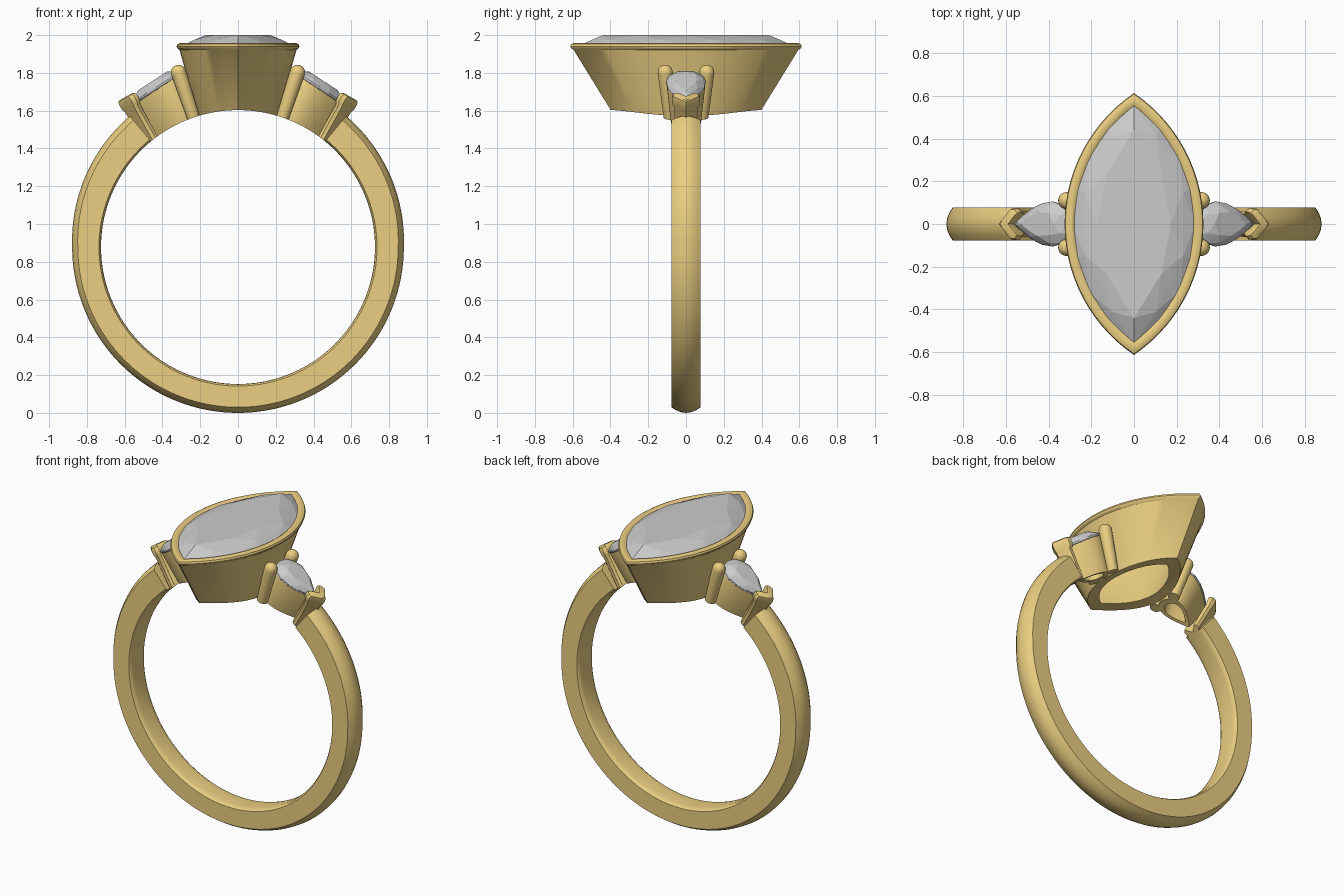
import bpy, bmesh
from math import sin, cos, pi, sqrt, radians, atan2, asin
from mathutils import Vector, Matrix

if "Cube" in bpy.data.objects:
    bpy.data.objects.remove(bpy.data.objects["Cube"])

CZ, RI = 0.878, 0.725            # finger hole centre height and radius

gold = bpy.data.materials.new("gold")
gold.diffuse_color = (0.83, 0.62, 0.22, 1)
gold.use_nodes = True
gold.node_tree.nodes["Principled BSDF"].inputs["Base Color"].default_value = gold.diffuse_color


def finish(name, bm, mat=None, mirror=None, cutter=None, smooth=True):
    bmesh.ops.recalc_face_normals(bm, faces=bm.faces)
    me = bpy.data.meshes.new(name)
    bm.to_mesh(me)
    bm.free()
    ob = bpy.data.objects.new(name, me)
    bpy.context.collection.objects.link(ob)
    if mat:
        me.materials.append(mat)
    bpy.ops.object.select_all(action='DESELECT')
    ob.select_set(True)
    bpy.context.view_layer.objects.active = ob
    if mirror:
        m = ob.modifiers.new("mirror", 'MIRROR')
        m.use_axis = mirror
        m.use_mirror_merge = False
        bpy.ops.object.modifier_apply(modifier="mirror")
    if cutter:
        b = ob.modifiers.new("cut", 'BOOLEAN')
        b.object, b.operation, b.solver = cutter, 'DIFFERENCE', 'EXACT'
        bpy.ops.object.modifier_apply(modifier="cut")
    if smooth:
        bpy.ops.object.shade_smooth_by_angle(angle=radians(32))
    return ob


def loft(rings, ring_closed=False):
    """Skin a list of closed point loops; either cap the ends or join them."""
    bm = bmesh.new()
    vs = [[bm.verts.new(p) for p in r] for r in rings]
    n, k = len(rings[0]), len(rings)
    for i in range(k if ring_closed else k - 1):
        a, b = vs[i], vs[(i + 1) % k]
        for j in range(n):
            bm.faces.new((a[j], a[(j + 1) % n], b[(j + 1) % n], b[j]))
    if not ring_closed:
        bm.faces.new(vs[0])
        bm.faces.new(vs[-1])
    return bm


def hull(points):
    bm = bmesh.new()
    for p in points:
        bm.verts.new(p)
    res = bmesh.ops.convex_hull(bm, input=bm.verts)
    junk = [g for g in res["geom_interior"] if isinstance(g, bmesh.types.BMVert)]
    bmesh.ops.delete(bm, geom=junk, context='VERTS')
    return bm


def marquise(a, b, z, n, shift=0.0):
    """Two mirrored arcs meeting in points at y = +-b."""
    R = (a * a + b * b) / (2 * a)
    half = asin(b / R)
    pts = []
    for s in (1, -1):
        for i in range(n):
            t = -half + 2 * half * (i + shift) / n
            pts.append(Vector((s * (R * cos(t) - (R - a)), s * R * sin(t), z)))
    return pts


TILT = Matrix.Translation((0.43, 0, 1.722)) @ Matrix.Rotation(radians(33), 4, 'Y')


def pear(s, z, n, shift=0.0, du=0.0):
    """Teardrop loop in the tilted side-stone frame, point facing outward."""
    ts = [2 * pi * (i + shift) / n for i in range(n)]
    return [TILT @ Vector((s * 0.155 * cos(t) + du, s * 0.137 * sin(t) * sin(t / 2), z))
            for t in ts]


# finger hole cutter
bm = bmesh.new()
bmesh.ops.create_cone(bm, cap_ends=True, segments=160, radius1=RI, radius2=RI, depth=3,
                      matrix=Matrix.Translation((0, 0, CZ)) @ Matrix.Rotation(pi / 2, 4, 'X'))
hole = finish("finger_hole_cutter", bm, smooth=False)
hole.hide_render = True

# band: domed section swept from shoulder to shoulder
rings = []
N = 150
for i in range(N + 1):
    th = radians(39.5 + 281 * i / N)
    s = max(0.0, (abs(cos(th / 2)) - 0.7071) / 0.235)
    ro = 0.878 + 0.022 * s
    half = [(RI, 0.045), (RI + .003, 0.065), (RI + .011, 0.077), (ro - .030, 0.077),
            (ro - .014, 0.053), (ro - .004, 0.027)]
    sec = half + [(ro, 0)] + [(r, -y) for r, y in reversed(half)]
    rings.append([(r * sin(th), y, CZ + r * cos(th)) for r, y in sec])
finish("band", loft(rings), gold)

# centre bezel: tapered marquise cup with a rolled rim, open underneath
prof = [(.190, .335, 1.50), (.310, .595, 1.922), (.321, .608, 1.930), (.325, .613, 1.940),
        (.321, .608, 1.952), (.308, .593, 1.958), (.288, .568, 1.957), (.278, .553, 1.950),
        (.274, .548, 1.940), (.270, .540, 1.900), (.120, .220, 1.50)]
finish("centre_bezel", loft([marquise(a, b, z, 28) for a, b, z in prof], True),
       gold, cutter=hole)

# centre stone: faceted marquise
pts = (marquise(.172, .44, 2.0, 4) + marquise(.246, .515, 1.976, 4, .5)
       + marquise(.288, .562, 1.947, 8) + marquise(.288, .562, 1.935, 8)
       + marquise(.16, .32, 1.82, 4) + [Vector((0, 0, 1.72))])
finish("centre_stone", hull(pts), smooth=False)

# side stones: faceted pears
pts = (pear(.58, .042, 8) + pear(.83, .026, 8, .5) + pear(1.0, .004, 16)
       + pear(1.0, -.006, 16) + pear(.55, -.06, 8) + [TILT @ Vector((-.02, 0, -.10))])
finish("side_stones", hull(pts), mirror=(True, False, False), smooth=False)

# side collets: tapered pear walls under the side stones
prof = [(.70, -.29, .025), (.97, -.012, 0), (.95, -.004, 0), (.84, -.004, 0), (.42, -.29, .025)]
finish("side_collets", loft([pear(s, z, 48, 0, du) for s, z, du in prof], True),
       gold, mirror=(True, False, False), cutter=hole)

# round prongs beside the bezel
p0, p1 = Vector((.215, .078, 1.50)), Vector((.315, .110, 1.803))
axis = p1 - p0
rot = axis.to_track_quat('Z', 'Y').to_matrix()
L, r1 = axis.length, 0.040
stations = [(0, .032), (L, r1)] + [(L + r1 * sin(a), r1 * cos(a))
                                   for a in (radians(d) for d in (18, 36, 54, 70, 83))]
rings = [[p0 + rot @ Vector((r * cos(2 * pi * j / 24), r * sin(2 * pi * j / 24), h))
          for j in range(24)] for h, r in stations]
finish("round_prongs", loft(rings), gold, mirror=(True, True, False), cutter=hole)

# chevron prongs holding the stone points
chev = [(.042, 0), (-.018, .066), (-.040, .066), (-.056, .050), (-.012, 0),
        (-.056, -.050), (-.040, -.066), (-.018, -.066)]
M = Matrix.Translation((.445, 0, 1.40)) @ Matrix.Rotation(radians(29.5), 4, 'Y')
stations = [(0, .85), (.24, .92), (.262, 1.10), (.292, 1.12), (.306, 1.02), (.312, .82)]
rings = [[M @ Vector((p * s, y * s, h)) for p, y in chev] for h, s in stations]
finish("chevron_prongs", loft(rings), gold, mirror=(True, False, False), cutter=hole)

bpy.data.objects.remove(hole)
